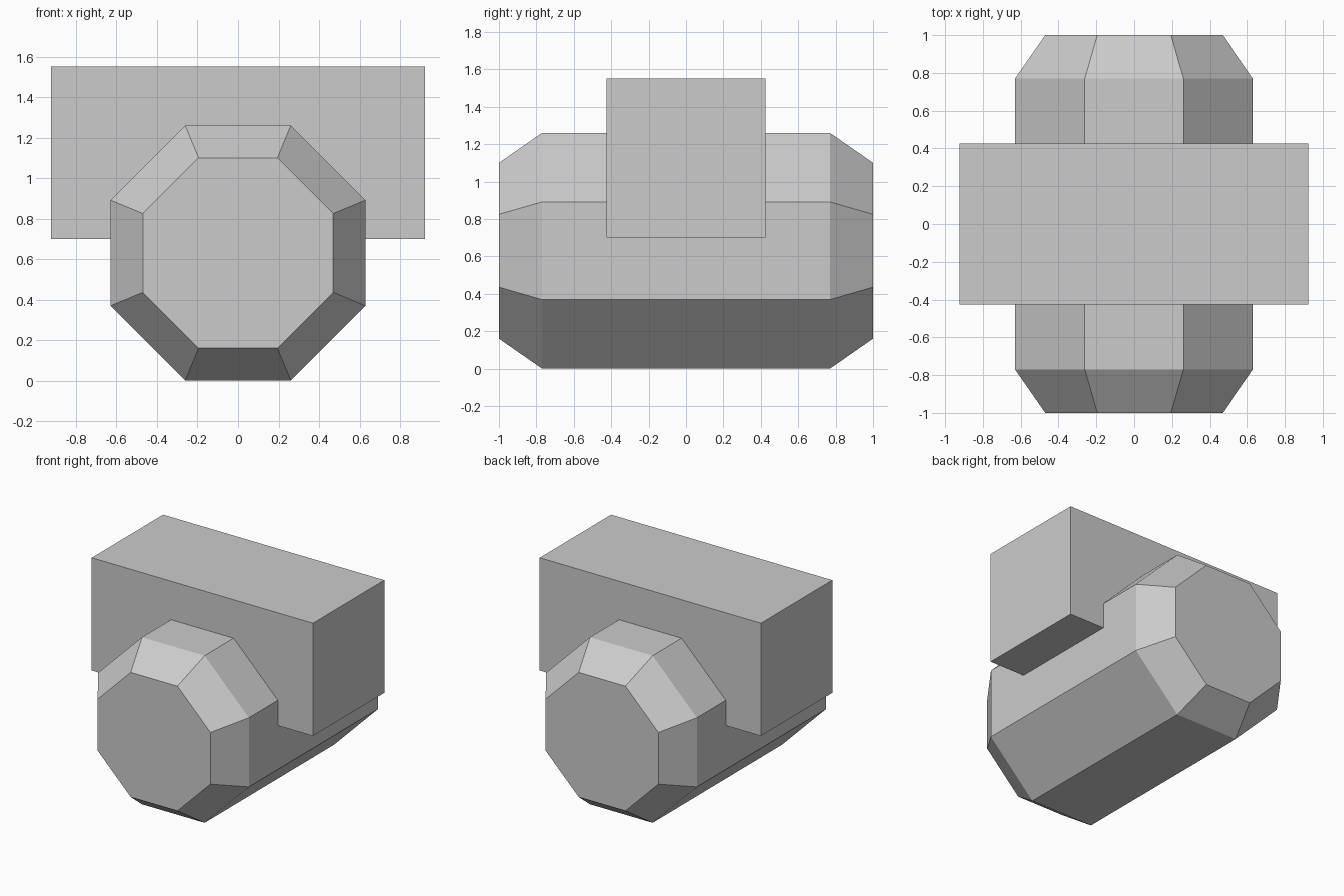
import bpy, bmesh, math

if "Cube" in bpy.data.objects:
    bpy.data.objects.remove(bpy.data.objects["Cube"])

def finish(bm, name):
    bmesh.ops.recalc_face_normals(bm, faces=bm.faces)
    mesh = bpy.data.meshes.new(name)
    bm.to_mesh(mesh)
    bm.free()
    obj = bpy.data.objects.new(name, mesh)
    bpy.context.collection.objects.link(obj)
    return obj

# Octagonal barrel along y with tapered ends: (y, apothem) per ring
SIDES, CENTRE_Z = 8, 0.63
profile = [(-1.0, 0.47), (-0.77, 0.63), (0.77, 0.63), (1.0, 0.47)]
bm = bmesh.new()
rings = []
for y, apothem in profile:
    r = apothem / math.cos(math.pi / SIDES)
    angles = [(i + 0.5) * 2 * math.pi / SIDES for i in range(SIDES)]
    rings.append([bm.verts.new((r * math.cos(a), y, CENTRE_Z + r * math.sin(a)))
                  for a in angles])
for a, b in zip(rings, rings[1:]):
    for i in range(SIDES):
        j = (i + 1) % SIDES
        bm.faces.new((a[i], a[j], b[j], b[i]))
bm.faces.new(rings[0])
bm.faces.new(rings[-1])
finish(bm, "barrel")

# Cross block set into the top of the barrel
bm = bmesh.new()
bmesh.ops.create_cube(bm, size=1)
bmesh.ops.scale(bm, vec=(1.845, 0.85, 0.85), verts=bm.verts)
bmesh.ops.translate(bm, vec=(0, 0, 1.125), verts=bm.verts)
finish(bm, "cross_block")
